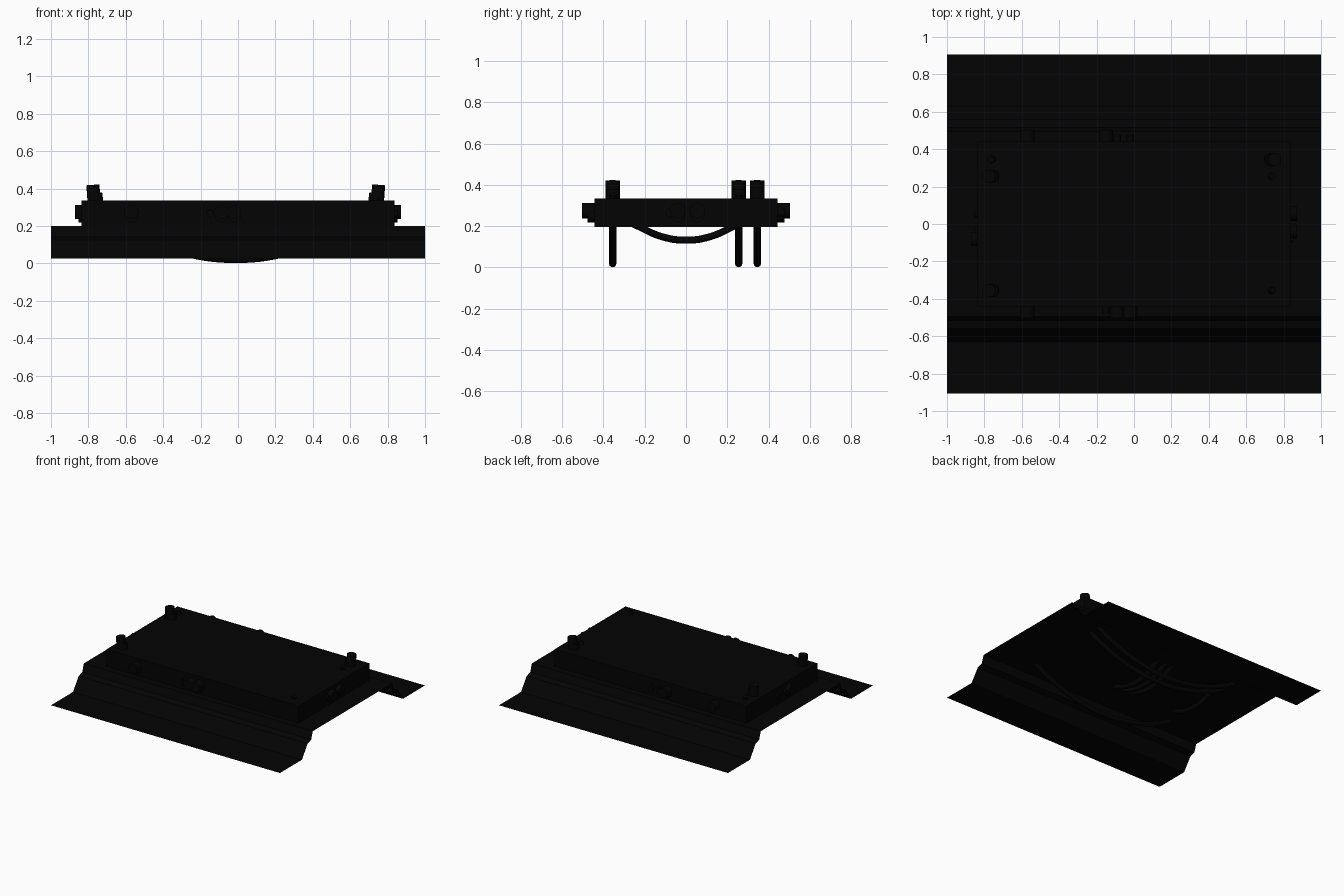
import bpy, bmesh
from mathutils import Vector

if "Cube" in bpy.data.objects:
    bpy.data.objects.remove(bpy.data.objects["Cube"])

black = bpy.data.materials.new("black")
black.diffuse_color = (0.001, 0.001, 0.001, 1)
black.use_nodes = True
black.node_tree.nodes["Principled BSDF"].inputs["Base Color"].default_value = black.diffuse_color


def finish(ob, smooth=False):
    ob.data.materials.append(black)
    if smooth:
        bpy.ops.object.select_all(action='DESELECT')
        ob.select_set(True)
        bpy.context.view_layer.objects.active = ob
        bpy.ops.object.shade_smooth_by_angle()
    return ob


def box(name, lo, hi):
    lo, hi = Vector(lo), Vector(hi)
    bpy.ops.mesh.primitive_cube_add(size=1, location=(lo + hi) / 2)
    ob = bpy.context.object
    ob.name = name
    ob.scale = hi - lo
    return finish(ob)


def rod(name, a, b, r):
    a, b = Vector(a), Vector(b)
    bpy.ops.mesh.primitive_cylinder_add(vertices=16, radius=r, depth=(b - a).length,
                                        location=(a + b) / 2)
    ob = bpy.context.object
    ob.name = name
    ob.rotation_euler = (b - a).to_track_quat('Z', 'Y').to_euler()
    return finish(ob, True)


def cord(name, pts, r=0.018):
    cu = bpy.data.curves.new(name, 'CURVE')
    cu.dimensions = '3D'
    cu.bevel_depth = r
    cu.bevel_resolution = 3
    cu.resolution_u = 6
    cu.use_fill_caps = True
    sp = cu.splines.new('BEZIER')
    sp.bezier_points.add(len(pts) - 1)
    for bp, p in zip(sp.bezier_points, pts):
        bp.co = p
        bp.handle_left_type = bp.handle_right_type = 'AUTO'
    ob = bpy.data.objects.new(name, cu)
    bpy.context.collection.objects.link(ob)
    cu.materials.append(black)


def mirrored(half):
    # half runs from the end to the middle; repeat it reversed on the other side
    return half + [(-u, z) for u, z in reversed(half[:-1])]


# folded sheet: hat-shaped profile without thickness, run along x
profile = mirrored([(-0.905, 0.026), (-0.63, 0.026), (-0.56, 0.125), (-0.515, 0.14),
                    (-0.495, 0.2), (0, 0.2)])
bm = bmesh.new()
rows = [[bm.verts.new((x, y, z)) for y, z in profile] for x in (-1, 1)]
for i in range(len(profile) - 1):
    bm.faces.new((rows[0][i], rows[1][i], rows[1][i + 1], rows[0][i + 1]))
mesh = bpy.data.meshes.new("folded_sheet")
bm.to_mesh(mesh)
bm.free()
sheet = bpy.data.objects.new("folded_sheet", mesh)
bpy.context.collection.objects.link(sheet)
finish(sheet)

# raised slab
box("slab", (-0.838, -0.442, 0.197), (0.838, 0.442, 0.335))

# long hanging cords with a plug and collar on one end and a bare tip on the other
droop = mirrored([(-0.755, 0.355), (-0.73, 0.305), (-0.65, 0.215), (-0.5, 0.128),
                  (-0.25, 0.047), (0, 0.019)])
for n, (y, side) in enumerate([(-0.355, -1), (0.255, -1), (0.345, 1)]):
    shift = -0.012
    cord(f"long_cord_{n}", [(x + shift, y, z) for x, z in droop])
    rod(f"top_plug_{n}", (side * 0.757 + shift, y, 0.325),
        (side * 0.764 + shift, y, 0.42), 0.035)
    rod(f"top_collar_{n}", (side * 0.74 + shift, y, 0.31),
        (side * 0.748 + shift, y, 0.376), 0.034)

# cross cords sagging under the slab from front to back
sag = mirrored([(-0.47, 0.275), (-0.4, 0.268), (-0.25, 0.208), (-0.12, 0.15), (0, 0.132)])
for n, (x, side) in enumerate([(-0.57, -1), (-0.15, 1), (-0.09, -1), (-0.02, -1)]):
    cord(f"cross_cord_{n}", [(x, y, z) for y, z in sag])
    rod(f"side_plug_{n}", (x, side * 0.43, 0.275), (x, side * 0.503, 0.275), 0.038)
    rod(f"side_collar_{n}", (x, side * 0.42, 0.253), (x, side * 0.478, 0.253), 0.035)
    rod(f"side_tip_{n}", (x, -side * 0.43, 0.265), (x, -side * 0.478, 0.265), 0.02)
rod("side_plug_back", (-0.57, 0.43, 0.275), (-0.57, 0.503, 0.275), 0.038)

# plugs and tips on the two short ends
for n, (y, side) in enumerate([(-0.08, -1), (-0.04, 1), (0.055, 1)]):
    rod(f"end_plug_{n}", (side * 0.82, y, 0.275), (side * 0.872, y, 0.275), 0.038)
    rod(f"end_collar_{n}", (side * 0.81, y, 0.253), (side * 0.852, y, 0.253), 0.035)
    rod(f"end_tip_{n}", (-side * 0.82, y, 0.265), (-side * 0.852, y, 0.265), 0.02)
